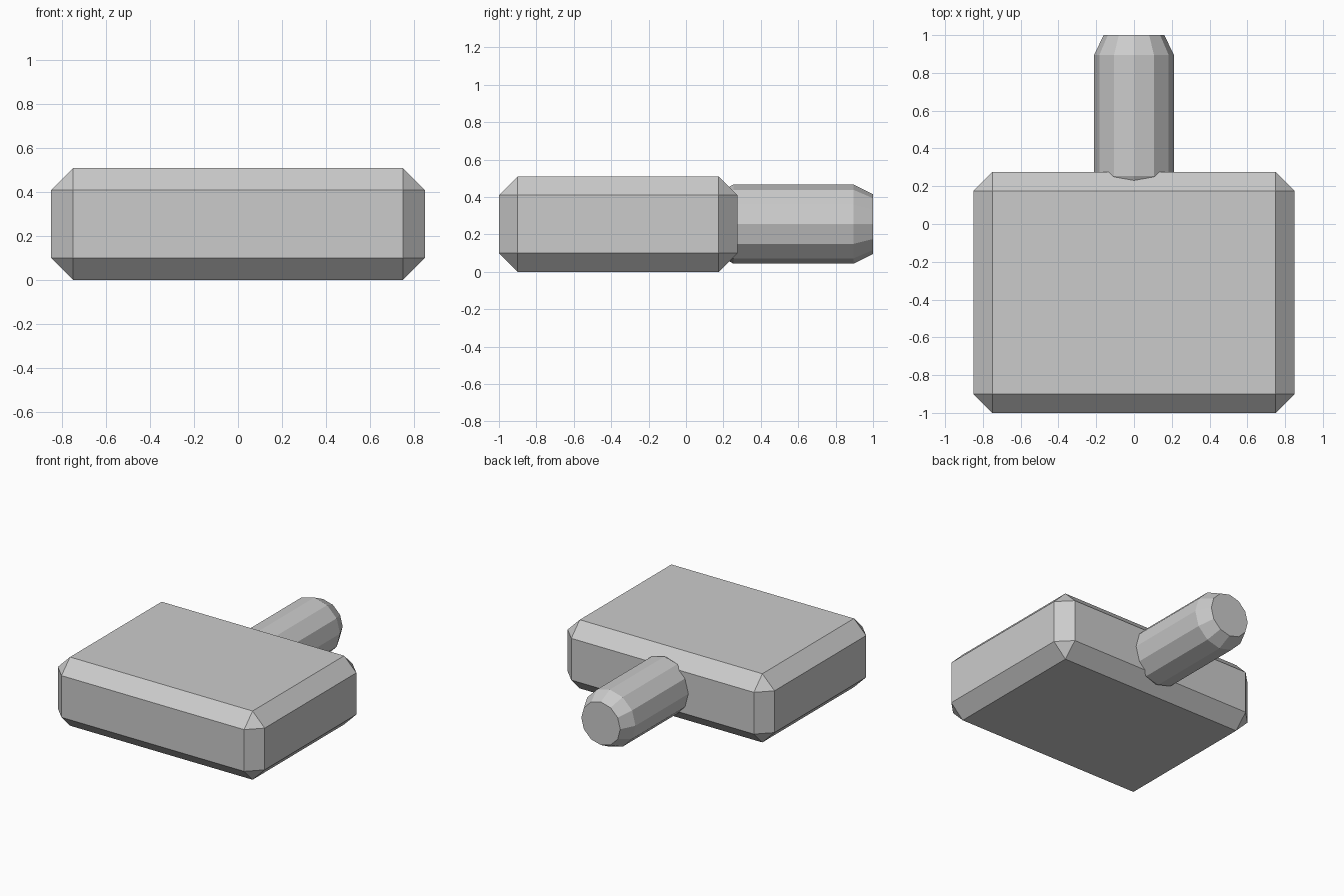
import bpy, bmesh
from math import sin, cos, pi

if "Cube" in bpy.data.objects:
    bpy.data.objects.remove(bpy.data.objects["Cube"])


def make_object(name, bm):
    bmesh.ops.recalc_face_normals(bm, faces=bm.faces)
    mesh = bpy.data.meshes.new(name)
    bm.to_mesh(mesh)
    bm.free()
    obj = bpy.data.objects.new(name, mesh)
    bpy.context.collection.objects.link(obj)
    return obj


# Chamfered block
bm = bmesh.new()
bmesh.ops.create_cube(bm, size=1)
bmesh.ops.scale(bm, vec=(1.7, 1.275, 0.51), verts=bm.verts)
bmesh.ops.translate(bm, vec=(0, -0.3625, 0.255), verts=bm.verts)
block = make_object("head_block", bm)
bevel = block.modifiers.new("chamfer", "BEVEL")
bevel.width = 0.1
bevel.segments = 1

# Twelve-sided handle along y, tapered at both ends
SIDES = 12
PROFILE = [(0.155, 0.16), (0.255, 0.212), (0.895, 0.212), (1.0, 0.16)]
bm = bmesh.new()
rings = [[bm.verts.new((r * sin(2 * pi * i / SIDES), y,
                        0.255 + r * cos(2 * pi * i / SIDES)))
          for i in range(SIDES)] for y, r in PROFILE]
for a, b in zip(rings, rings[1:]):
    for i in range(SIDES):
        j = (i + 1) % SIDES
        bm.faces.new((a[i], a[j], b[j], b[i]))
bm.faces.new(rings[0])
bm.faces.new(rings[-1])
make_object("handle", bm)
